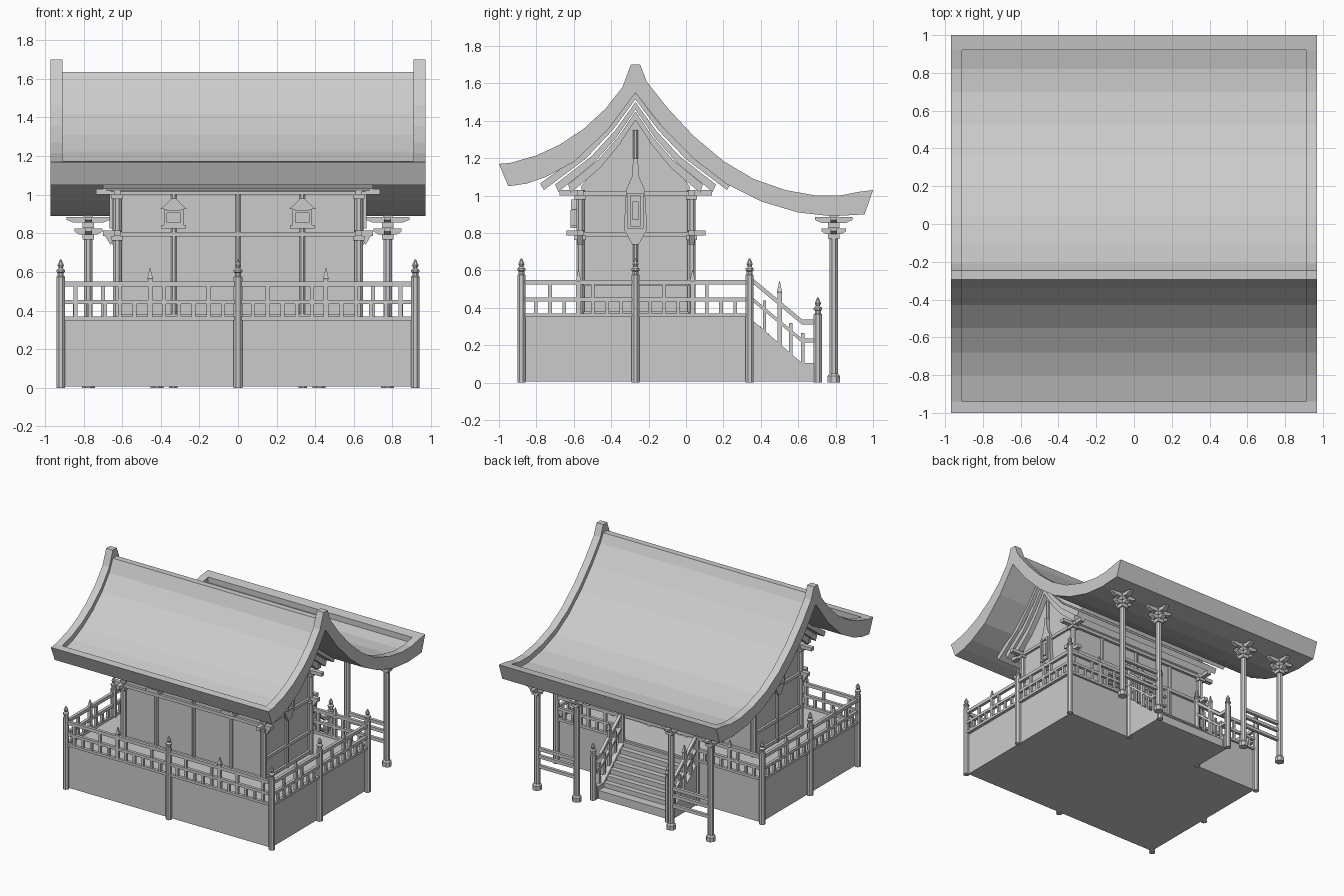
import bpy, bmesh, math
from mathutils import Vector

if "Cube" in bpy.data.objects:
    bpy.data.objects.remove(bpy.data.objects["Cube"])

parts = {}
RY = -0.27  # ridge line


def part(name):
    return parts.setdefault(name, bmesh.new())


def hull(bm, a, b):
    """Closed solid between two matching vertex loops."""
    va = [bm.verts.new(p) for p in a]
    vb = [bm.verts.new(p) for p in b]
    n = len(va)
    for i in range(n):
        j = (i + 1) % n
        bm.faces.new((va[i], va[j], vb[j], vb[i]))
    bm.faces.new(va[::-1])
    bm.faces.new(vb)


def box(name, x0, x1, y0, y1, z0, z1):
    hull(part(name), [(x0, y0, z0), (x1, y0, z0), (x1, y1, z0), (x0, y1, z0)],
         [(x0, y0, z1), (x1, y0, z1), (x1, y1, z1), (x0, y1, z1)])


def cbox(name, x, y, z, sx, sy, sz):
    box(name, x - sx / 2, x + sx / 2, y - sy / 2, y + sy / 2, z - sz / 2, z + sz / 2)


def prism_x(name, pts, x0, x1):
    hull(part(name), [(x0, y, z) for y, z in pts], [(x1, y, z) for y, z in pts])


def prism_y(name, pts, y0, y1):
    hull(part(name), [(x, y0, z) for x, z in pts], [(x, y1, z) for x, z in pts])


def beam(name, p, q, w, h):
    """Bar with vertical ends from p to q."""
    p, q = Vector(p), Vector(q)
    d = q - p
    s = Vector((-d.y, d.x, 0)).normalized() * w / 2
    u = Vector((0, 0, h / 2))
    hull(part(name), [p - s - u, p + s - u, p + s + u, p - s + u],
         [q - s - u, q + s - u, q + s + u, q - s + u])


def lathe(name, prof, x, y, n=8):
    bm = part(name)
    rings = [[bm.verts.new((x + r * math.cos((i + .5) * 2 * math.pi / n),
                            y + r * math.sin((i + .5) * 2 * math.pi / n), z))
              for i in range(n)] for r, z in prof]
    for a, b in zip(rings, rings[1:]):
        for i in range(n):
            j = (i + 1) % n
            bm.faces.new((a[i], a[j], b[j], b[i]))
    bm.faces.new(rings[0][::-1])
    bm.faces.new(rings[-1])


# roof: swept profile, raised rim at gable ends and eaves
top = [(-1, 1.17), (-.94, 1.175), (-.8, 1.215), (-.68, 1.27), (-.55, 1.355), (-.43, 1.465), (-.34, 1.58), (-.295, 1.70),
       (-.245, 1.70), (-.21, 1.61), (-.1, 1.47), (.04, 1.32), (.2, 1.185), (.36, 1.09), (.53, 1.03), (.7, 1.0),
       (.82, 1.0), (.92, 1.02), (1, 1.03)]
under = [(.955, .90), (.78, .89), (.6, .91), (.4, .97), (.22, 1.06), (.05, 1.19), (-.12, 1.36), (RY, 1.55),
         (-.42, 1.35), (-.6, 1.18), (-.75, 1.10), (-.85, 1.065), (-.95, 1.05)]
panel = [(y, 1.635 if z > 1.69 else z - .045) for y, z in top[1:-1]]
for s in (-1, 1):
    prism_x("roof_gable_rim", top + under, s * .91, s * .97)
prism_x("roof_panel", top[:2] + panel + top[-2:] + under, -.91, .91)


# stepped eave layers under the roof
def eave(name, d, zp, ze, t, hx):
    half = [(d, ze), (d * .55, ze + (zp - ze) * .34), (d * .25, ze + (zp - ze) * .66)]
    up = [(RY - a, z) for a, z in half] + [(RY, zp)] + [(RY + a, z) for a, z in half[::-1]]
    lo = [(RY + (y - RY) * .96, z - t) for y, z in up[::-1]]
    prism_x(name, up + lo, -hx, hx)


eave("eave_layer_upper", .51, 1.55, 1.065, .035, .70)
eave("eave_layer_middle", .43, 1.50, 1.06, .04, .68)
eave("eave_layer_lower", .36, 1.45, 1.06, .045, .66)

# hall body with gable
prism_x("hall_wall", [(-.56, .34), (-.56, 1.05), (RY, 1.42), (.02, 1.05), (.02, .34)], -.62, .62)
for s in (-1, 1):
    for y in (-.565, .03):
        lathe("hall_column", [(.023, .34), (.023, 1.03)], s * .625, y)
        # corner bracket arms
        for z, e in ((.80, .055), (1.015, .09)):
            dy = -1 if y < 0 else 1
            cbox("corner_bracket", s * (.625 + e / 2), y, z, e + .04, .035, .028)
            cbox("corner_bracket", s * .625, y + dy * e / 2, z, .035, e + .04, .028)
            cbox("corner_bracket", s * .625, y, z - .025, .06, .06, .022)
    lathe("hall_column", [(.015, .34), (.015, 1.35)], s * .625, RY)
    prism_y("beam_nose", [(s * .63, .79), (s * .69, .79), (s * .66, .74)], -.58, -.55)
    prism_y("beam_nose", [(s * .63, .79), (s * .69, .79), (s * .66, .74)], .015, .045)
    for z in (.37, .53, .795, 1.01):
        box("hall_side_beam", s * .61, s * .638, -.565, .03, z - .012, z + .012)
for x in (-.333, 0, .333):
    for y in (-.56, .022):
        lathe("hall_column", [(.015, .34), (.015, 1.03)], x, y)
for y in (-.565, .027):
    for z in (.37, .795, 1.015):
        cbox("hall_long_beam", 0, y, z, 1.25, .03, .025)

# doors facing the stairs, with slats
for s in (-1, 1):
    for x in (.03, .30):
        cbox("door_frame", s * x, .032, .57, .025, .025, .44)
    for z in (.40, .48, .56, .64, .72):
        cbox("door_slat", s * .165, .03, z, .25, .02, .015)

# hanging lanterns on the front wall
for x in (-.333, .333):
    prism_y("lantern_cap", [(x - .07, .925), (x + .07, .925), (x + .035, .955), (x + .01, .98), (x - .01, .98),
                            (x - .035, .955)], -.615, -.56)
    cbox("lantern_body", x, -.59, .88, .10, .04, .09)
    cbox("lantern_base", x, -.592, .835, .125, .05, .018)
    for e in (-.042, .042):
        cbox("lantern_frame", x + e, -.612, .88, .015, .012, .085)
    for z in (.848, .912):
        cbox("lantern_frame", x, -.612, z, .085, .012, .015)
    cbox("lantern_frame", x, -.61, .88, .03, .012, .03)

# gable ornaments on the side walls
for s in (-1, 1):
    half = [(.018, .74), (.062, .82), (.05, 1.03), (.02, 1.10), (.012, 1.20)]
    prism_x("gable_ornament", [(RY + a, z) for a, z in half] + [(RY - a, z) for a, z in half[::-1]],
            s * .625, s * .65)
    for e in (-.035, .035):
        cbox("gable_ornament_frame", s * .655, RY + e, .92, .02, .014, .19)
    for z in (.832, 1.008):
        cbox("gable_ornament_frame", s * .655, RY, z, .02, .08, .014)
    cbox("gable_ornament_frame", s * .652, RY, .92, .02, .03, .10)

# platform and stairs
box("platform", -.905, .905, -.87, .335, .006, .35)
stair = [(.33, .006), (.33, .335)]
for i in range(7):
    y, z = .36 + i * .042, .30 - i * .038
    stair += [(y, z + .038), (y, z)]
stair += [(.68, .072), (.68, .006)]
prism_x("stair_steps", stair, -.31, .31)
for s in (-1, 1):
    prism_x("stair_stringer", [(.33, .006), (.33, .345), (.36, .33), (.62, .105), (.69, .105), (.69, .006)],
            s * .305, s * .345)

# railings
POST = [(.024, 0), (.024, .575), (.017, .58), (.017, .595), (.024, .60), (.024, .61), (.012, .62), (.018, .635),
        (.004, .665)]


def post(x, y, drop=0.0, foot=0.0):
    lathe("railing_post", [(r, max(z - drop, foot)) for r, z in POST], x, y)


def small_post(x, y, z0, z1):
    lathe("railing_small_post", [(.017, z0), (.017, z1 - .06), (.02, z1 - .055), (.003, z1)], x, y, 4)


def railing(x0, y0, x1, y1, n):
    for z, h in ((.537, .026), (.445, .022), (.36, .02)):
        beam("railing_rail", (x0, y0, z), (x1, y1, z), .024, h)
    for i in range(1, n):
        t = i / n
        z1 = .53 if i % 3 == 2 else .445
        cbox("railing_baluster", x0 + (x1 - x0) * t, y0 + (y1 - y0) * t, (.35 + z1) / 2, .02, .02, z1 - .35)


for s in (-1, 1):
    for y in (-.88, RY, .34):
        post(s * .918, y)
    for y in (-.575, .035):
        small_post(s * .918, y, .35, .60)
    railing(s * .918, -.88, s * .918, RY, 8)
    railing(s * .918, RY, s * .918, .34, 8)
    railing(0, -.88, s * .918, -.88, 12)
    small_post(s * .455, -.88, .35, .62)
    # stair side
    post(s * .335, .34)
    railing(s * .335, .34, s * .918, .34, 8)
    small_post(s * .63, .34, .35, .60)
    post(s * .335, .705, .21)
    small_post(s * .335, .50, .20, .54)
    for za, zb, h in ((.55, .325, .028), (.45, .225, .022)):
        beam("stair_rail", (s * .335, .35, za), (s * .335, .62, zb), .024, h)
        beam("stair_rail", (s * .335, .62, zb), (s * .335, .70, zb), .024, h)
    for y in (.42, .56, .625):
        z = .335 - (y - .36) * .85
        cbox("stair_baluster", s * .335, y, z + .07, .018, .018, .17)
post(0, -.88)

# porch pillars with stacked brackets and tie rails
for s in (-1, 1):
    for x in (.42, .775):
        lathe("porch_pillar", [(.036, 0), (.036, .035), (.024, .05), (.024, .80)], s * x, .79)
        for z, w in ((.81, .13), (.87, .20)):
            cbox("porch_bracket", s * x, .79, z - .028, .06, .06, .03)
            for along_x in (0, 1):
                prof = [(-w / 2, z + .015), (-w / 2, z), (-w / 3, z - .015), (w / 3, z - .015),
                        (w / 2, z), (w / 2, z + .015)]
                if along_x:
                    prism_y("porch_bracket", [(s * x + a * 1.12, b) for a, b in prof], .772, .808)
                else:
                    prism_x("porch_bracket", [(.79 + a, b) for a, b in prof], s * x - .018, s * x + .018)
        cbox("porch_bracket", s * x, .79, .89, .05, .05, .03)
    for z in (.33, .27, .19):
        cbox("porch_rail", s * .5975, .79, z, .36, .024, .025)

for name, bm in parts.items():
    bmesh.ops.recalc_face_normals(bm, faces=bm.faces[:])
    mesh = bpy.data.meshes.new(name)
    bm.to_mesh(mesh)
    bm.free()
    bpy.context.collection.objects.link(bpy.data.objects.new(name, mesh))
